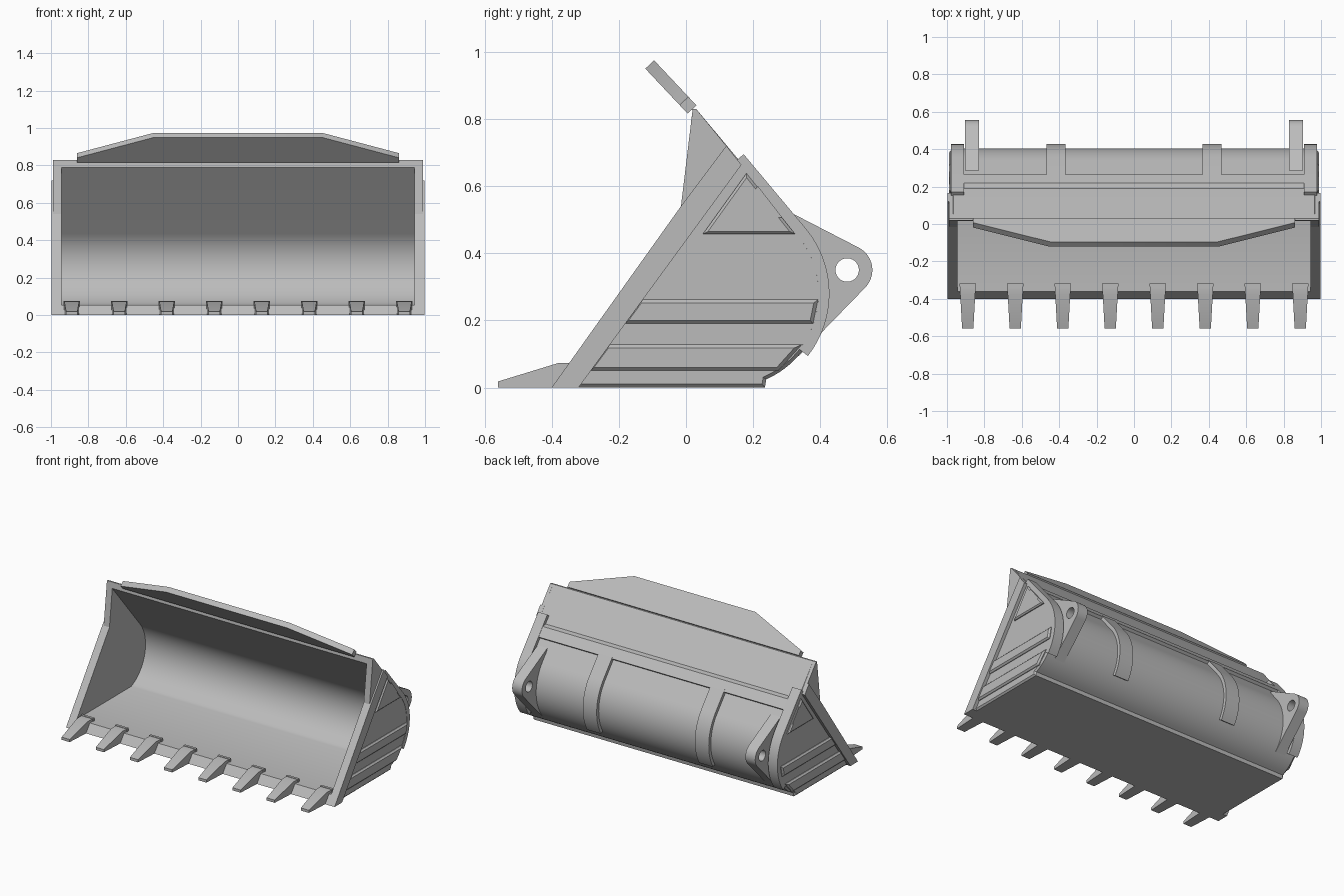
import bpy, math
from mathutils import Matrix, Vector

if "Cube" in bpy.data.objects:
    bpy.data.objects.remove(bpy.data.objects["Cube"])

GREY = (0.5, 0.5, 0.5, 1)
steel = bpy.data.materials.new("grey_steel")
steel.use_nodes = True
steel.diffuse_color = GREY
steel.node_tree.nodes["Principled BSDF"].inputs["Base Color"].default_value = GREY

# Side profile constants: back curve centre, radius and tangent angle
CY, CZ, R, A = 0.125, 0.28, 0.28, 40
TOP = (0.03, 0.83)


def finish(name, mesh):
    obj = bpy.data.objects.new(name, mesh)
    bpy.context.collection.objects.link(obj)
    mesh.materials.clear()
    mesh.materials.append(steel)
    bpy.ops.object.select_all(action='DESELECT')
    obj.select_set(True)
    bpy.context.view_layer.objects.active = obj
    bpy.ops.object.shade_smooth_by_angle(angle=math.radians(25))
    return obj


def slab(name, loops, low, high, frame, bevel=0):
    """Filled outline (extra loops are holes) extruded along the frame's third axis."""
    curve = bpy.data.curves.new(name, 'CURVE')
    curve.dimensions = '2D'
    curve.fill_mode = 'BOTH'
    curve.extrude = (high - low) / 2 - bevel
    curve.bevel_depth = bevel
    curve.bevel_resolution = 0
    curve.offset = -bevel
    for loop in loops:
        spline = curve.splines.new('POLY')
        spline.points.add(len(loop) - 1)
        for point, (u, v) in zip(spline.points, loop):
            point.co = (u, v, 0, 1)
        spline.use_cyclic_u = True
    temp = bpy.data.objects.new("outline", curve)
    bpy.context.collection.objects.link(temp)
    graph = bpy.context.evaluated_depsgraph_get()
    mesh = bpy.data.meshes.new_from_object(temp.evaluated_get(graph))
    bpy.data.objects.remove(temp)
    mesh.transform(frame @ Matrix.Translation((0, 0, (low + high) / 2)))
    mesh.name = name
    return finish(name, mesh)


# Outline (y, z) extruded along x
SIDE = Matrix(((0, 0, 1, 0), (1, 0, 0, 0), (0, 1, 0, 0), (0, 0, 0, 1)))


def plate(name, loops, x0, x1, bevel=0):
    return slab(name, loops, min(x0, x1), max(x0, x1), SIDE, bevel)


def arc(cy, cz, r, start, end, n=20):
    angles = [math.radians(start + (end - start) * i / n) for i in range(n + 1)]
    return [(cy + r * math.cos(a), cz + r * math.sin(a)) for a in angles]


def back_arc(offset, end):
    return arc(CY, CZ, R + offset, A, end, 24)


def back_line(y, offset):
    """Point of the straight back at surface position y, moved outward."""
    tangent = back_arc(0, 0)[0]
    t = (y - TOP[0]) / (tangent[0] - TOP[0])
    a = math.radians(A)
    return (y + offset * math.cos(a),
            TOP[1] + t * (tangent[1] - TOP[1]) + offset * math.sin(a))


def back_strip(name, x0, x1, y_start, end, height):
    outer = [back_line(y_start, height)] + back_arc(height, end)
    inner = [back_line(y_start, -0.01)] + back_arc(-0.01, end)
    return plate(name, [outer + inner[::-1]], x0, x1)


# Hollow shell: floor, curved back and top rim
outer = [(-0.4, 0), (0.235, 0)] + back_arc(0, -66)[::-1] + [TOP, (0.02, 0.83)]
inner = [(0.015, 0.79)] + back_arc(-0.037, -68) + [(-0.36, 0.055)]
plate("bucket_shell", [outer + inner], -0.955, 0.955)

# Raised band across the back, between the end bands
band = [back_line(y, h) for y, h in
        ((0.19, -0.01), (0.19, 0), (0.205, 0.02), (0.25, 0.02), (0.25, -0.01))]
plate("back_band", [band], -0.92, 0.92)

# Spill guard leaning forward above the rim
d = Vector((0, -0.126, 0.134)).normalized()
n = Vector((1, 0, 0)).cross(d)
guard_frame = Matrix.Translation((0, 0.018, 0.828)) @ Matrix(
    ((1, 0, 0), d, n)).transposed().to_4x4()
guard = [(-0.86, 0), (0.86, 0), (0.86, 0.035), (0.45, 0.184), (-0.45, 0.184), (-0.86, 0.035)]
slab("spill_guard", [guard], -0.018, 0.018, guard_frame)


def strip_y(z):
    return -0.33 + z * 0.735


side_profile = outer + [(-0.015, 0.54)]
for label, s in (("left", 1), ("right", -1)):
    # Side wall with a chamfered outer panel
    plate(label + "_side_wall", [side_profile], s * 0.945, s * 0.966)
    plate(label + "_side_panel", [side_profile], s * 0.955, s * 0.976, 0.01)
    # Front edge reinforcement and upper corner
    plate(label + "_edge_strip", [[(-0.4, 0), (-0.32, 0), (0.165, 0.663), (0.12, 0.72),
                                   (-0.015, 0.54)]], s * 0.945, s * 0.998)
    plate(label + "_upper_corner", [[(-0.015, 0.54), (0.12, 0.72), TOP, (0.02, 0.83)]],
          s * 0.945, s * 0.988)
    # Horizontal ribs
    for i, (low, high, y_low, y_high) in enumerate(((0.05, 0.128, 0.275, 0.345),
                                                    (0.19, 0.262, 0.378, 0.393))):
        rib = [(strip_y(low), low), (y_low, low), (y_high, high), (strip_y(high), high)]
        plate(f"{label}_side_rib_{i + 1}", [rib], s * 0.96, s * 0.99, 0.01)
    # Triangular stiffener
    plate(label + "_side_triangle",
          [[(0.05, 0.457), (0.325, 0.457), (0.18, 0.638)],
           [(0.155, 0.515), (0.27, 0.515), (0.214, 0.587)]], s * 0.96, s * 0.99, 0.008)
    # Back bands and ribs
    back_strip(label + "_end_band", s * 0.91, s * 0.978, 0.155, -38, 0.022)
    back_strip(label + "_back_rib", s * 0.365, s * 0.468, 0.24, -32, 0.022)
    # Mounting lug with pin hole
    lug = ([(0.285, 0.535)] + arc(0.48, 0.35, 0.075, 63, -45, 14) + [(0.335, 0.093)]
           + back_arc(-0.02, -38)[::-1])
    plate(label + "_mounting_lug", [lug, arc(0.48, 0.35, 0.035, 0, 345, 23)],
          s * 0.83, s * 0.903)

# Teeth: sections (y, half width, height)
SECTIONS = ((-0.56, 0.03, 0.018), (-0.38, 0.04, 0.073), (-0.335, 0.041, 0.073),
            (-0.335, 0.045, 0.076), (-0.318, 0.045, 0.076))
for i in range(8):
    x = -0.889 + i * 0.254
    verts, faces = [], [(0, 1, 2, 3)]
    for y, w, h in SECTIONS:
        verts += [(x - w, y, 0), (x + w, y, 0), (x + w, y, h), (x - w, y, h)]
    for k in range(0, 4 * len(SECTIONS) - 4, 4):
        for j in range(4):
            m = (j + 1) % 4
            faces.append((k + j, k + j + 4, k + m + 4, k + m))
    last = 4 * len(SECTIONS) - 4
    faces.append((last + 3, last + 2, last + 1, last))
    mesh = bpy.data.meshes.new(f"tooth_{i + 1}")
    mesh.from_pydata(verts, [], faces)
    finish(f"tooth_{i + 1}", mesh)
